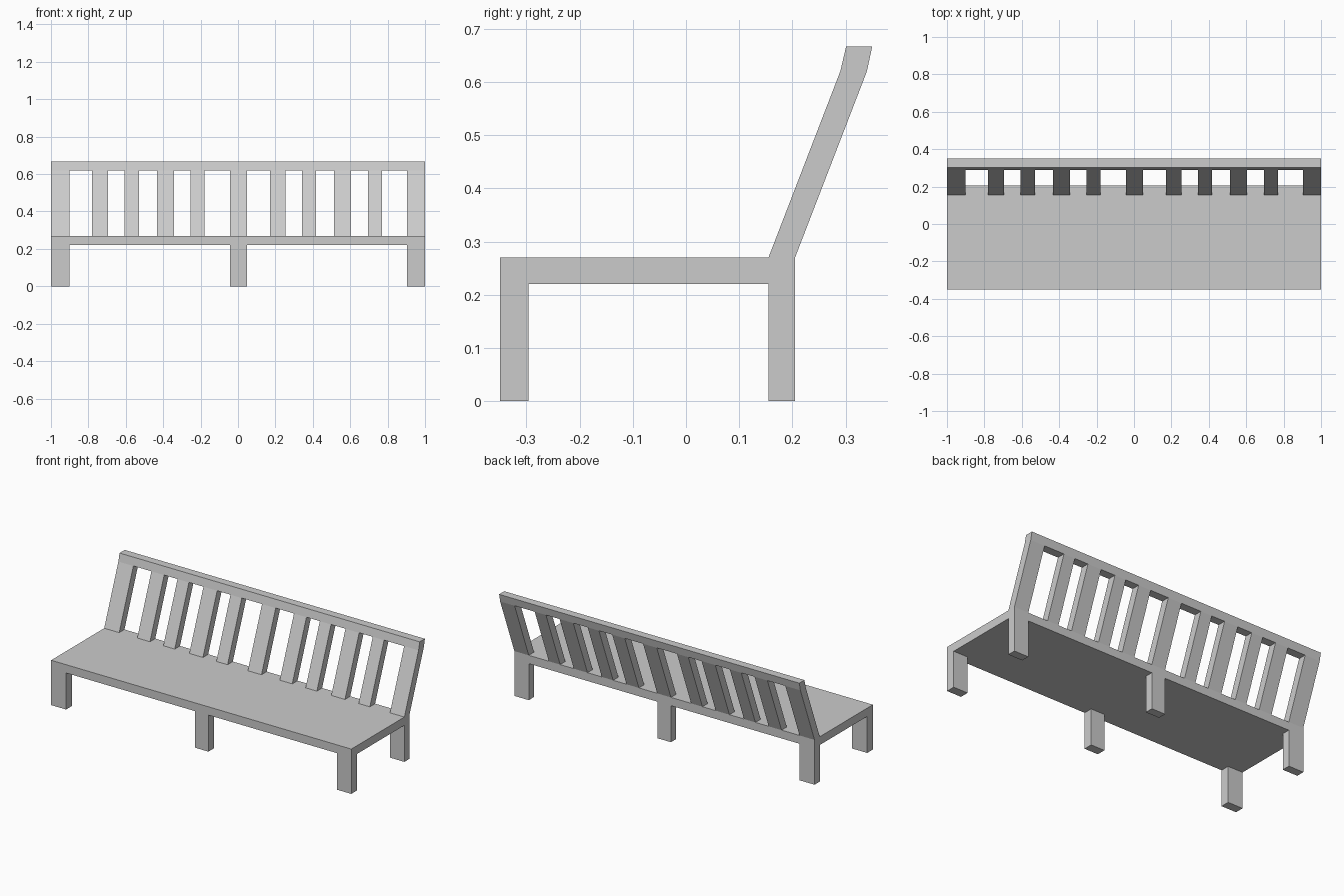
import bpy

if "Cube" in bpy.data.objects:
    bpy.data.objects.remove(bpy.data.objects["Cube"])


def extrude_x(name, profile, x0, x1):
    """Closed prism: a (y, z) profile, counter-clockwise seen from +x, swept along x."""
    n = len(profile)
    verts = [(x, y, z) for x in (x0, x1) for y, z in profile]
    faces = [tuple(reversed(range(n))), tuple(range(n, 2 * n))]
    faces += [(i, (i + 1) % n, n + (i + 1) % n, n + i) for i in range(n)]
    mesh = bpy.data.meshes.new(name)
    mesh.from_pydata(verts, [], faces)
    obj = bpy.data.objects.new(name, mesh)
    bpy.context.collection.objects.link(obj)
    return obj


def rect(y0, y1, z0, z1):
    return [(y0, z0), (y1, z0), (y1, z1), (y0, z1)]


SEAT_BOTTOM, SEAT_TOP, RAIL_BOTTOM, TOP = 0.22, 0.27, 0.62, 0.667
FRONT, BACK_IN, BACK_OUT = -0.35, 0.155, 0.205

# Seat slab
extrude_x("seat", rect(FRONT, BACK_OUT, SEAT_BOTTOM, SEAT_TOP), -1, 1)

# Three pairs of legs
for side, x0, x1 in (("left", -1, -0.9), ("middle", -0.043, 0.048), ("right", 0.904, 1)):
    extrude_x(f"front_leg_{side}", rect(FRONT, -0.296, 0, SEAT_BOTTOM), x0, x1)
    extrude_x(f"back_leg_{side}", rect(BACK_IN, BACK_OUT, 0, SEAT_BOTTOM), x0, x1)

# Leaning backrest slats, including the wider end posts
slat = [(BACK_IN, SEAT_TOP), (BACK_OUT, SEAT_TOP), (0.34, RAIL_BOTTOM), (0.29, RAIL_BOTTOM)]
spans = [(-1, -0.9), (-0.78, -0.695), (-0.606, -0.53), (-0.433, -0.342),
         (-0.253, -0.178), (-0.043, 0.048), (0.17, 0.253), (0.342, 0.417),
         (0.513, 0.604), (0.695, 0.77), (0.904, 1)]
for i, (x0, x1) in enumerate(spans):
    extrude_x(f"back_slat_{i + 1}", slat, x0, x1)

# Top rail, slightly more upright than the slats
extrude_x("top_rail", [(0.29, RAIL_BOTTOM), (0.34, RAIL_BOTTOM), (0.35, TOP), (0.301, TOP)], -1, 1)
